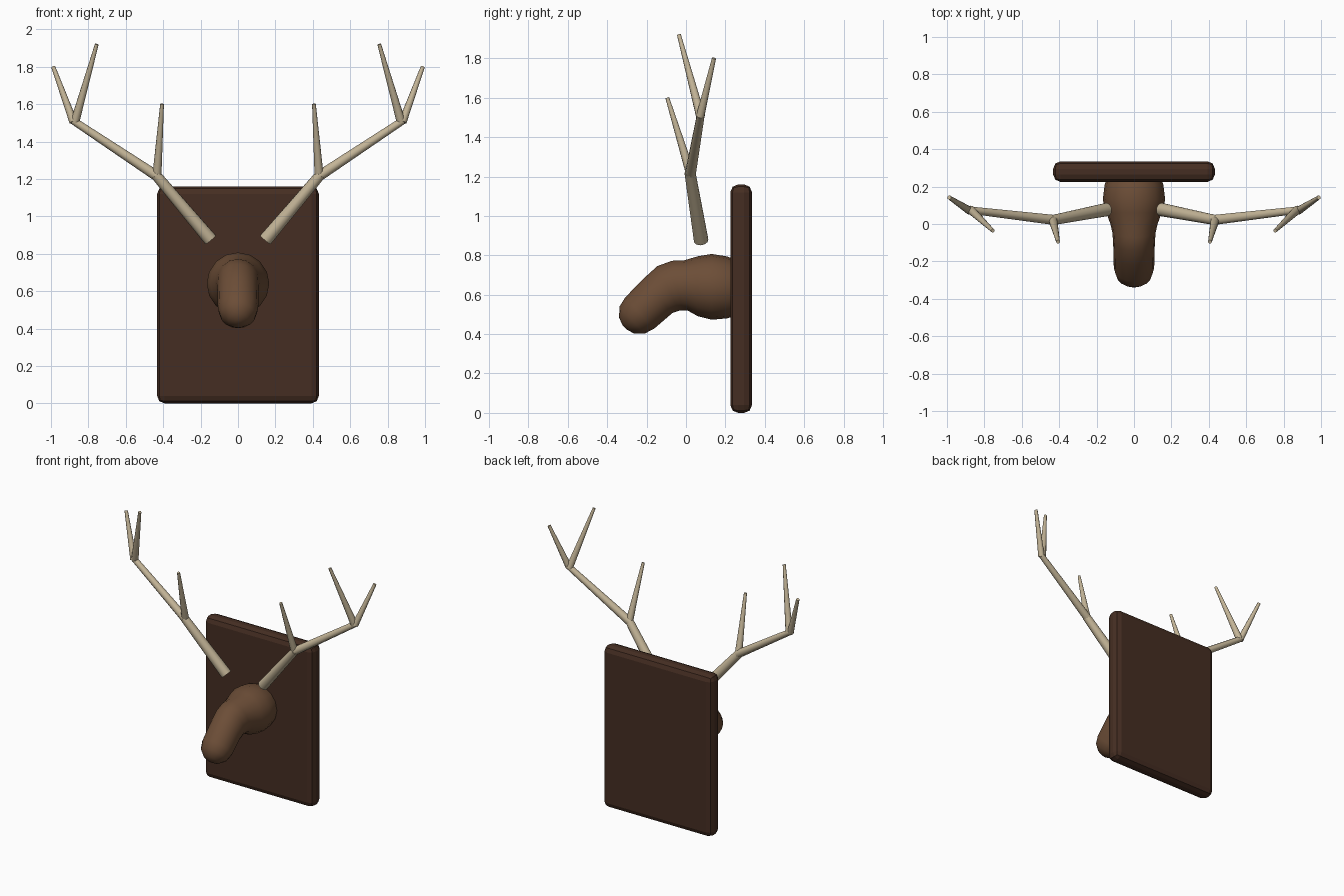
import bpy, bmesh
from math import sin, cos, pi, radians
from mathutils import Vector

if "Cube" in bpy.data.objects:
    bpy.data.objects.remove(bpy.data.objects["Cube"])


def material(name, rgb):
    m = bpy.data.materials.new(name)
    m.diffuse_color = (*rgb, 1)
    m.use_nodes = True
    m.node_tree.nodes["Principled BSDF"].inputs["Base Color"].default_value = m.diffuse_color
    return m


def make_object(name, bm, mat, angle=None):
    bmesh.ops.recalc_face_normals(bm, faces=bm.faces)
    me = bpy.data.meshes.new(name)
    bm.to_mesh(me)
    bm.free()
    me.materials.append(mat)
    ob = bpy.data.objects.new(name, me)
    bpy.context.collection.objects.link(ob)
    if angle:
        bpy.ops.object.select_all(action='DESELECT')
        ob.select_set(True)
        bpy.context.view_layer.objects.active = ob
        bpy.ops.object.shade_smooth_by_angle(angle=radians(angle))
    return ob


wood = material("dark_wood", (0.06, 0.027, 0.016))
fur = material("brown_fur", (0.15, 0.075, 0.038))
bone = material("antler_bone", (0.55, 0.46, 0.31))

# Wall plaque with rounded edges
bm = bmesh.new()
bmesh.ops.create_cube(bm, size=1)
for v in bm.verts:
    v.co = Vector((v.co.x * 0.865, v.co.y * 0.11 + 0.28, v.co.z * 1.16 + 0.58))
bmesh.ops.bevel(bm, geom=bm.edges[:], offset=0.04, segments=2, profile=0.5,
                affect='EDGES')
make_object("wall_plaque", bm, wood)

# Neck and head: rings of (y, z, half width, half height, tilt in degrees)
rings = [(0.27, 0.635, 0.135, 0.135, 0), (0.21, 0.637, 0.157, 0.157, 0),
         (0.13, 0.64, 0.167, 0.167, 0), (0.06, 0.643, 0.148, 0.152, 0),
         (0.00, 0.647, 0.126, 0.128, 4), (-0.045, 0.646, 0.116, 0.129, 12),
         (-0.09, 0.632, 0.112, 0.126, 26), (-0.145, 0.592, 0.11, 0.114, 42),
         (-0.235, 0.507, 0.108, 0.108, 43)]
# Rounded muzzle tip
t = radians(43)
for a in (radians(30), radians(60), radians(82)):
    d = 0.107 * sin(a)
    r = 0.108 * cos(a)
    rings.append((-0.235 - d * cos(t), 0.507 - d * sin(t), r, r, 43))

SIDES = 16
bm = bmesh.new()
loops = []
for y, z, w, h, tilt in rings:
    t = radians(tilt)
    loops.append([bm.verts.new((w * cos(a), y - h * sin(a) * sin(t),
                                z + h * sin(a) * cos(t)))
                  for a in (2 * pi * i / SIDES for i in range(SIDES))])
for lo, hi in zip(loops, loops[1:]):
    for i in range(SIDES):
        j = (i + 1) % SIDES
        bm.faces.new((lo[i], lo[j], hi[j], hi[i]))
bm.faces.new(loops[0])
bm.faces.new(loops[-1])
make_object("head_and_neck", bm, fur, 60)

# Antlers: tapered segments (start, end, start radius, end radius)
segments = {
    "lower_beam": ((0.147, 0.077, 0.875), (0.44, 0.02, 1.222), 0.037, 0.028),
    "upper_beam": ((0.43, 0.022, 1.213), (0.882, 0.075, 1.512), 0.028, 0.02),
    "brow_tine": ((0.433, 0.02, 1.225), (0.406, -0.095, 1.60), 0.024, 0.01),
    "inner_tine": ((0.872, 0.075, 1.505), (0.755, -0.036, 1.92), 0.024, 0.01),
    "outer_tine": ((0.88, 0.072, 1.505), (0.988, 0.142, 1.80), 0.022, 0.011),
}
for side, s in (("right", 1), ("left", -1)):
    for part, (p, q, r1, r2) in segments.items():
        p, q = Vector((p[0] * s, p[1], p[2])), Vector((q[0] * s, q[1], q[2]))
        bm = bmesh.new()
        bmesh.ops.create_cone(bm, cap_ends=True, segments=10, radius1=r1,
                              radius2=r2, depth=(q - p).length)
        rot = (q - p).to_track_quat('Z', 'Y')
        for v in bm.verts:
            v.co = rot @ v.co + (p + q) / 2
        make_object(f"{side}_antler_{part}", bm, bone, 40)
